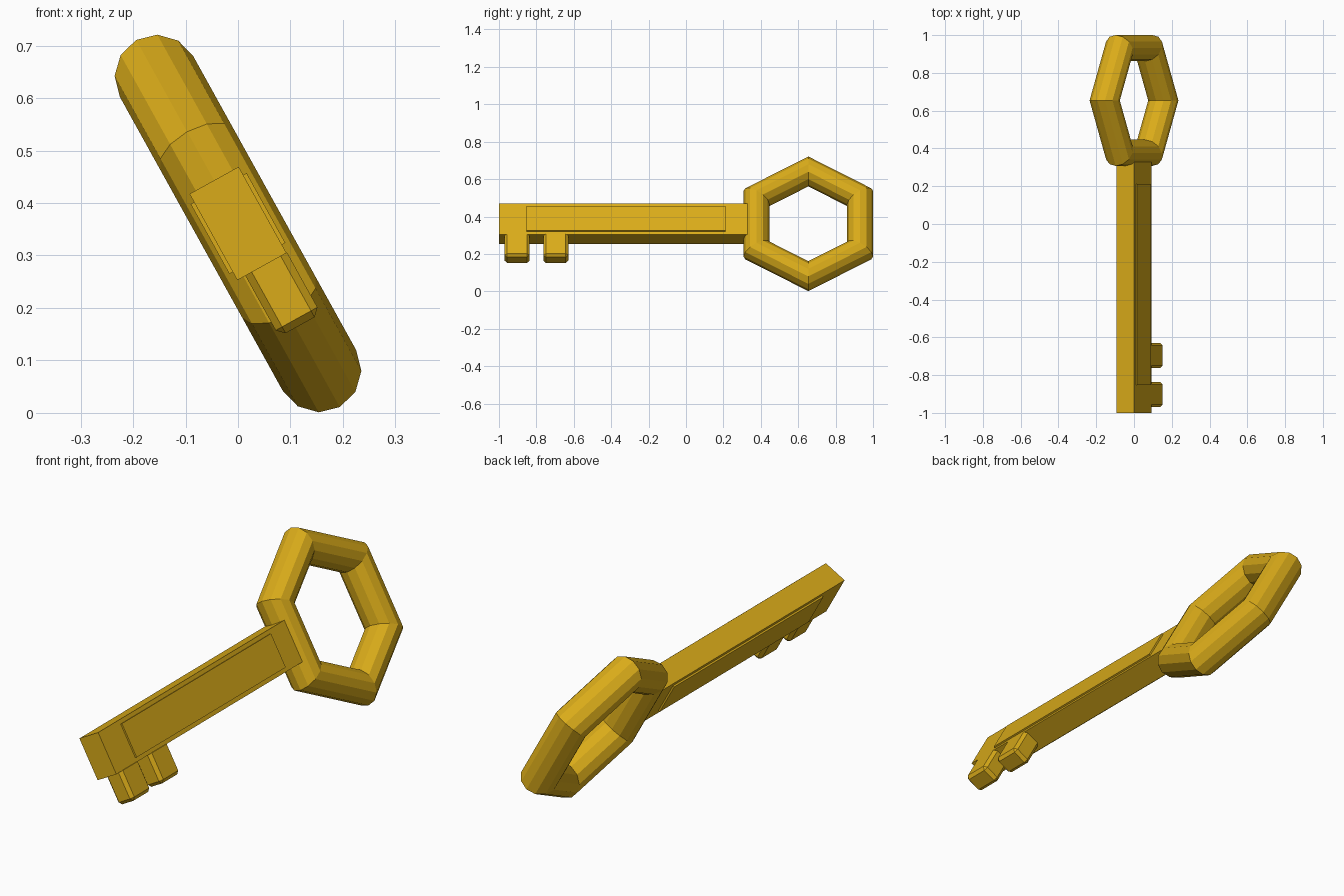
import bpy, bmesh
from math import radians
from mathutils import Matrix

if "Cube" in bpy.data.objects:
    bpy.data.objects.remove(bpy.data.objects["Cube"])

gold = bpy.data.materials.new("gold")
gold.diffuse_color = (0.70, 0.41, 0.01, 1)
gold.use_nodes = True
gold.node_tree.nodes["Principled BSDF"].inputs["Base Color"].default_value = gold.diffuse_color

# The key is modelled upright (x thickness, y length, z width), then tilted about its length
TILT = Matrix.Translation((0, 0, 0.361)) @ Matrix.Rotation(radians(-29), 4, 'Y')


def box(name, x, y, z, bevel=0):
    """Box from (min, max) ranges, with optional chamfered edges."""
    bm = bmesh.new()
    bmesh.ops.create_cube(bm, size=1)
    for v in bm.verts:
        for i, (lo, hi) in enumerate((x, y, z)):
            v.co[i] = lo if v.co[i] < 0 else hi
    if bevel:
        bmesh.ops.bevel(bm, geom=bm.edges[:], offset=bevel, segments=1,
                        affect='EDGES', profile=0.5)
    mesh = bpy.data.meshes.new(name)
    bm.to_mesh(mesh)
    bm.free()
    ob = bpy.data.objects.new(name, mesh)
    bpy.context.collection.objects.link(ob)
    mesh.materials.append(gold)
    ob.matrix_world = TILT
    return ob


# Shaft, ending inside the ring
box("shaft", (-0.0535, 0.0535), (-1.0, 0.385), (-0.094, 0.094))

# Raised panels on both broad faces
box("side_panels", (-0.061, 0.061), (-0.852, 0.212), (-0.076, 0.076))

# Two chamfered teeth
for i, y in enumerate((-0.97, -0.763)):
    box(f"tooth_{i + 1}", (-0.036, 0.055), (y, y + 0.134), (-0.227, -0.08), 0.014)

# Hexagonal ring handle
bpy.ops.mesh.primitive_torus_add(major_segments=6, minor_segments=12,
                                 major_radius=0.32, minor_radius=0.08)
ring = bpy.context.object
ring.name = "ring_handle"
ring.data.materials.append(gold)
ring.matrix_world = (TILT @ Matrix.Translation((0, 0.654, 0))
                     @ Matrix.Rotation(radians(90), 4, 'Y'))
